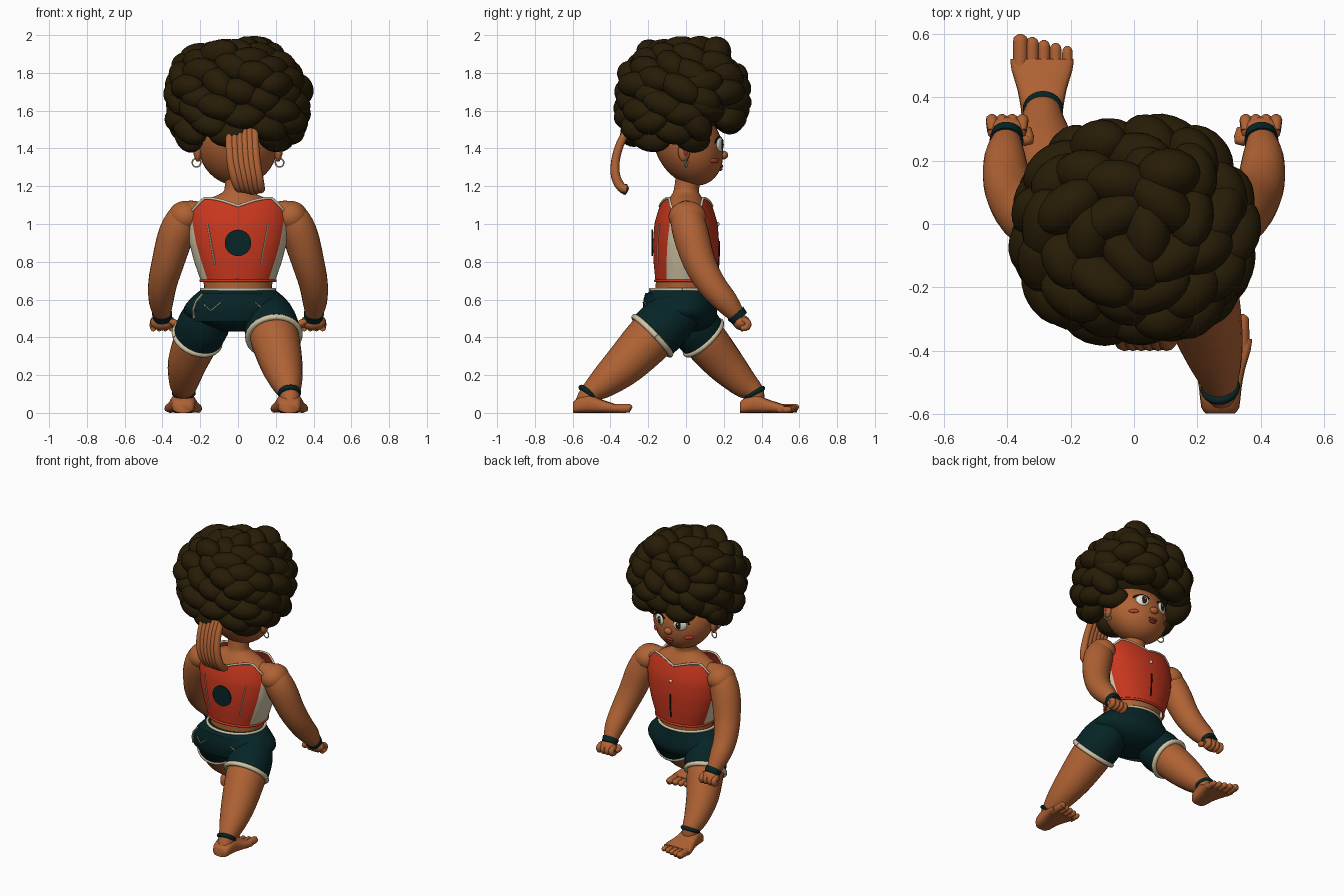
import bpy, bmesh, math, random
from mathutils import Vector, Matrix

if "Cube" in bpy.data.objects:
    bpy.data.objects.remove(bpy.data.objects["Cube"])

random.seed(11)
TAU = math.tau

def material(name, r, g, b):
    m = bpy.data.materials.new(name)
    m.diffuse_color = (r, g, b, 1)
    m.use_nodes = True
    m.node_tree.nodes["Principled BSDF"].inputs["Base Color"].default_value = m.diffuse_color
    return m

SKIN = material("brown skin", 0.43, 0.122, 0.034)
RED = material("orange red", 0.58, 0.038, 0.013)
TEAL = material("dark teal", 0.002, 0.018, 0.020)
HAIR = material("dark brown hair", 0.020, 0.0115, 0.002)
CREAM = material("cream", 0.64, 0.56, 0.38)
WHITE = material("eye white", 0.8, 0.78, 0.7)
BLACK = material("black", 0.005, 0.005, 0.004)
LIP = material("lip brown red", 0.27, 0.035, 0.02)
BLUSH = material("cheek red", 0.5, 0.045, 0.025)

def finish(name, bm, *mats, angle=50):
    me = bpy.data.meshes.new(name)
    bmesh.ops.recalc_face_normals(bm, faces=bm.faces)
    bm.to_mesh(me)
    bm.free()
    for m in mats:
        me.materials.append(m)
    me.polygons.foreach_set("use_smooth", [True] * len(me.polygons))
    me.set_sharp_from_angle(angle=math.radians(angle))
    ob = bpy.data.objects.new(name, me)
    bpy.context.collection.objects.link(ob)
    return ob

def skin_rings(bm, rings, caps=True):
    loops = [[bm.verts.new(p) for p in r] for r in rings]
    n = len(loops[0])
    for a, b in zip(loops, loops[1:]):
        for i in range(n):
            bm.faces.new((a[i], a[(i + 1) % n], b[(i + 1) % n], b[i]))
    if caps:
        bm.faces.new(loops[0])
        bm.faces.new(loops[-1])

def smooth_path(pts, k):
    """Catmull-Rom samples of points with any number of components."""
    if k == 1:
        return pts
    P = [Vector(p) for p in (pts[0], *pts, pts[-1])]
    out = []
    for a, b, c, d in zip(P, P[1:], P[2:], P[3:]):
        for j in range(k):
            t = j / k
            out.append(0.5 * (2*b + (c-a)*t + (2*a-5*b+4*c-d)*t*t + (3*b-a-3*c+d)*t**3))
    return out + [P[-1]]

def add_tube(bm, pts, n=20, k=3):
    """Round tube through (x, y, z, radius) points."""
    s = smooth_path(pts, k)
    C = [Vector(p[:3]) for p in s]
    u, rings = None, []
    for i, c in enumerate(C):
        t = (C[min(i + 1, len(C) - 1)] - C[max(i - 1, 0)]).normalized()
        u = t.orthogonal() if u is None else u - t * u.dot(t)
        u.normalize()
        v = t.cross(u)
        rings.append([c + (u * math.cos(TAU*j/n) + v * math.sin(TAU*j/n)) * s[i][3] for j in range(n)])
    skin_rings(bm, rings)

def tube(name, pts, mat, n=20, k=3):
    bm = bmesh.new()
    add_tube(bm, pts, n, k)
    return finish(name, bm, mat)

def stack(name, rings, mat, n=32, k=3):
    """Horizontal ellipses given as (z, rx, ry, centre y)."""
    bm = bmesh.new()
    skin_rings(bm, [[(rx*math.cos(TAU*j/n), cy + ry*math.sin(TAU*j/n), z) for j in range(n)]
                    for z, rx, ry, cy in smooth_path(rings, k)])
    return finish(name, bm, mat)

def add_ball(bm, c, r, rot=None, seg=16):
    M = Matrix.Translation(c) @ (rot.to_4x4() if rot else Matrix()) @ Matrix.Diagonal((*r, 1))
    bmesh.ops.create_uvsphere(bm, u_segments=seg, v_segments=seg * 5 // 8, radius=1, matrix=M)

def ball(name, c, r, mat, rot=None, seg=16):
    bm = bmesh.new()
    add_ball(bm, c, r, rot, seg)
    return finish(name, bm, mat)

def hoop(name, c, axis, R, r, mat):
    q = Vector(axis).to_track_quat('Z', 'Y')
    pts = [(*(Vector(c) + q @ Vector((R*math.cos(TAU*i/24), R*math.sin(TAU*i/24), 0))), r) for i in range(25)]
    return tube(name, pts, mat, 8, 1)

# Body and neck
stack("torso", [(0.6, .18, .15, -.01), (.7, .183, .15, -.01), (.85, .22, .155, 0), (1.0, .25, .15, 0),
                (1.07, .24, .125, 0), (1.125, .17, .095, 0), (1.165, .085, .07, 0), (1.2, .07, .066, .005),
                (1.3, .07, .068, .02)], SKIN)

# Fitted top: outline radii by height, sweetheart upper edge, cream side panels
PROFILE = [(.70, .197, .162), (.80, .232, .172), (.90, .258, .175), (1.0, .27, .168), (1.08, .262, .145), (1.14, .25, .118)]
def top_radii(z):
    for a, b in zip(PROFILE, PROFILE[1:]):
        if z <= b[0]:
            t = (z - a[0]) / (b[0] - a[0])
            return a[1] + (b[1]-a[1])*t, a[2] + (b[2]-a[2])*t
    return PROFILE[-1][1:]
def top_point(a, z, off=0.0):
    rx, ry = top_radii(z)
    c, s = math.cos(a), math.sin(a)
    return Vector(((rx + off) * c, (ry + off) * math.copysign(abs(s) ** .85, s), z))
def top_edge(a):
    c = abs(math.cos(a))
    return 1.095 + .042 * math.sin(c / .7 * math.pi / 2) if c < .7 else 1.137 - .1 * ((c - .7) / .3) ** 1.3

N, ROWS, SIDE = 80, 14, 8
def column_angle(j, t):
    """Columns slide so that one always follows the panel border."""
    quarter, k = divmod(j, N // 4)
    if quarter % 2:
        k = N // 4 - k
    border = math.acos(.81 + .1 * t) if quarter >= 2 else math.acos(.93 + .04 * t)
    a = border * k / SIDE if k <= SIDE else border + (math.pi/2 - border) * (k - SIDE) / (N // 4 - SIDE)
    return (a, math.pi - a, math.pi + a, TAU - a)[quarter]
bm = bmesh.new()
rings = []
for i in range(ROWS + 1):
    A = [column_angle(j, i / ROWS) for j in range(N)]
    rings.append([top_point(a, .695 + (top_edge(a) - .695) * i / ROWS) for a in A])
skin_rings(bm, rings, caps=False)
for i, f in enumerate(bm.faces):
    k = i % N % (N // 2)
    f.material_index = 1 if k < SIDE or k >= N // 2 - SIDE else 0
finish("fitted_top", bm, RED, CREAM)
tube("top_upper_trim", [(*top_point(TAU*j/N, top_edge(TAU*j/N)), .007) for j in range(N + 1)], CREAM, 8, 1)
tube("top_lower_hem", [(*top_point(TAU*j/N, .70), .008) for j in range(N + 1)], RED, 8, 1)

def on_top(x, z, back, off=.001):
    a = math.acos(x / top_radii(z)[0])
    return top_point(-a if back else a, z, off)

for s in (-1, 1):
    tube("back_seam", [(*on_top(s * (.16 - .04*t/5), 1.0 - .22*t/5, True, .002), .004) for t in range(6)], CREAM, 6, 1)
tube("front_zip", [(*on_top(0, .75 + .032*i, False, .001), .005) for i in range(6)], BLACK, 6, 1)
ball("front_button", on_top(0, 1.0, False), (.01, .008, .012), WHITE)
bm = bmesh.new()
bmesh.ops.create_cone(bm, cap_ends=True, segments=32, radius1=.07, radius2=.07, depth=.009,
                      matrix=Matrix.Translation((0, -.179, .9)) @ Matrix.Rotation(math.pi/2, 4, 'X'))
finish("back_badge", bm, TEAL)

# Shorts
stack("shorts_hips", [(.655, .19, .165, -.02), (.62, .235, .18, -.03), (.56, .285, .192, -.03),
                      (.51, .27, .187, -.025), (.46, .18, .15, -.02), (.43, .08, .08, -.02)], TEAL)
hoop_pts = [(.193*math.cos(TAU*i/40), -.02 + .168*math.sin(TAU*i/40), .653, .009) for i in range(41)]
tube("waistband", hoop_pts, CREAM, 8, 1)
tube("back_short_leg", [(.15, -.02, .55, .115), (.17, -.1, .48, .142), (.19, -.175, .41, .143)], TEAL, 28)
tube("front_short_leg", [(-.15, -.01, .54, .12), (-.18, .035, .47, .137), (-.215, .09, .4, .13)], TEAL, 28)
hoop("back_leg_hem", (.19, -.178, .408), (.1, -.72, -.69), .138, .016, CREAM)
hoop("front_leg_hem", (-.216, .092, .398), (-.3, .66, -.7), .125, .016, CREAM)

# Rear yoke with pocket stitching
def yoke_y(x, z):
    return -.229 + 1.45 * (x + .03) ** 2 + (z - .56) ** 2 * 2.5
bm = bmesh.new()
rows = []
for z in (.635, .6, .56, .52, .485):
    w = .16 + .04 * min(1, (.635 - z) / .08)
    rows.append([bm.verts.new((-.03 + w * x / 6, yoke_y(-.03 + w * x / 6, z), z)) for x in range(-6, 7)])
for a, b in zip(rows, rows[1:]):
    for i in range(12):
        bm.faces.new((a[i], a[i+1], b[i+1], b[i]))
finish("rear_yoke", bm, TEAL)
for name, pts, r, lift in (("pocket_stitch_left", ((-.18, .575), (-.145, .54), (-.09, .585)), .0035, .004),
                           ("pocket_stitch_right", ((.09, .585), (.125, .555)), .0035, .012),
                           ("yoke_piping", ((-.188, .63), (-.222, .59), (-.236, .55), (-.235, .5)), .007, .002)):
    tube(name, [(x, yoke_y(x, z) - lift, z, r) for x, z in pts], CREAM, 6, 1)

# Legs
tube("back_leg", [(.18, -.14, .44, .12), (.195, -.19, .395, .13), (.23, -.32, .26, .112),
                  (.257, -.43, .165, .085), (.272, -.51, .1, .055), (.275, -.535, .05, .052)], SKIN, 24)
tube("front_leg", [(-.205, .07, .42, .11), (-.22, .1, .385, .118), (-.268, .2, .265, .104),
                   (-.287, .3, .16, .078), (-.287, .36, .105, .056), (-.287, .355, .05, .055)], SKIN, 24)
hoop("back_ankle_band", (.272, -.517, .105), (.1, -.55, -.7), .049, .014, TEAL)
hoop("front_ankle_band", (-.287, .362, .106), (0, .4, -.75), .051, .013, TEAL)

# Feet with the large toe on the outside
def foot(name, cx, heel, s):
    bm = bmesh.new()
    rings = []
    for y, w, h in smooth_path([(.0, .045, .055), (.02, .06, .075), (.08, .067, .1), (.14, .078, .075),
                                (.2, .096, .055), (.235, .1, .043)], 2):
        ring = []
        for j in range(20):
            a = TAU * j / 20
            c, q = math.cos(a), math.sin(a)
            ring.append((cx + w * math.copysign(abs(c)**.7, c), heel + y, h * (.5 + .5 * math.copysign(abs(q)**.6, q))))
        rings.append(ring)
    skin_rings(bm, rings)
    for i in range(5):
        r = (.024, .021, .02, .019, .017)[i]
        x, tip = cx + s * (.068 - .037*i), heel + .31 - .009*i
        add_tube(bm, [(x, heel + .2, r, r), (x, tip - .02, r, r), (x, tip - .006, r, r*.8), (x, tip, r*.9, r*.4)], 12, 2)
    finish(name, bm, SKIN)
foot("front_foot", -.29, .285, -1)
foot("back_foot", .272, -.598, 1)

# Arms, wristbands and fists
for s in (-1, 1):
    tube("arm", [(s*.16, 0, 1.06, .05), (s*.27, .005, 1.04, .085), (s*.325, .025, .95, .095), (s*.37, .07, .8, .086),
                 (s*.4, .135, .68, .076), (s*.407, .215, .585, .064), (s*.4, .275, .51, .042)], SKIN, 24)
    ball("shoulder", (s*.28, .008, 1.038), (.09, .1, .084), SKIN, seg=24)
    tube("wristband", [(s*.402, .262, .527, .054), (s*.4, .285, .5, .049)], TEAL, 20, 1)
    bm = bmesh.new()
    add_ball(bm, (s*.4, .295, .478), (.064, .044, .042))
    for i in range(4):
        x = s * (.352 + .032*i)
        add_tube(bm, [(x, .295, .495, .014), (x, .325, .48, .019), (x, .323, .455, .019), (x, .29, .446, .015)], 10)
    add_tube(bm, [(s*.36, .27, .485, .014), (s*.335, .265, .475, .02), (s*.34, .3, .462, .016)], 10)
    finish("fist", bm, SKIN)

# Head, tapering forward to the chin
HC, HR = Vector((0, .01, 1.425)), (.212, .182, .222)
bm = bmesh.new()
add_ball(bm, HC, HR, seg=32)
for v in bm.verts:
    v.co.y += (HC.z - v.co.z) * .2
finish("head", bm, SKIN)
def face(x, z, out=0.0):
    k = 1 - (x / HR[0]) ** 2 - ((z - HC.z) / HR[2]) ** 2
    return Vector((x, HC.y + HR[1] * math.sqrt(k) + (HC.z - z) * .2 + out, z))

ball("nose", face(0, 1.365, .002), (.03, .024, .023), SKIN)
ball("upper_lip", face(0, 1.306), (.034, .01, .009), LIP)
ball("lower_lip", face(0, 1.291), (.028, .011, .01), LIP)
for s in (-1, 1):
    turn = Matrix.Rotation(-s * .4, 3, 'Z')
    ball("eye", face(s*.08, 1.42), (.044, .013, .038), WHITE, turn)
    ball("iris", face(s*.076, 1.42, .009), (.022, .006, .027), HAIR, turn)
    ball("eye_glint", face(s*.07, 1.43, .015), (.006, .003, .007), WHITE)
    tube("eyelash", [(*face(s*x, z, .008), .005) for x, z in ((.035, 1.442), (.075, 1.461), (.12, 1.447), (.136, 1.43))], BLACK, 8)
    ball("cheek_mark", face(s*.13, 1.335, .001), (.034, .009, .013), BLUSH, Matrix.Rotation(-s * .72, 3, 'Z'))
    ball("ear", (s*.213, -.01, 1.385), (.022, .032, .055), SKIN)
    ball("inner_ear", (s*.229, -.005, 1.385), (.008, .014, .028), LIP)
    hoop("earring", (s*.22, 0, 1.325), (.25, 1, 0), .023, .004, CREAM)

# Hair: large overlapping curls over a rounded core, lower at the nape than at the brow
bm = bmesh.new()
add_ball(bm, (0, -.03, 1.69), (.315, .28, .23), seg=24)
HO = Vector((-.004, -.024, 1.655))
count = 88
for i in range(count):
    h = 1 - 2 * (i + .5) / count
    a = i * 2.39996 + random.uniform(-.12, .12)
    d = Vector((math.cos(a) * math.sqrt(1 - h*h), math.sin(a) * math.sqrt(1 - h*h), h))
    e = sum(abs(c) ** 2.4 for c in d) ** (-1 / 2.4)
    p = HO + Vector((d.x * .318, d.y * .288, d.z * .265)) * (e * random.uniform(.93, 1.04))
    if p.z < (1.525 if p.y > .1 and abs(p.x) < .22 else 1.485 if p.y > .05 else 1.445):
        continue
    rot = d.to_track_quat('Z', 'X').to_matrix() @ Matrix.Rotation(random.uniform(-.5, .5) + 1.2, 3, 'Z')
    rot = rot @ Matrix.Rotation(random.uniform(-.3, .3), 3, 'Y')
    add_ball(bm, p, (random.uniform(.1, .125), .072, .078), rot)
add_ball(bm, (.11, .16, 1.91), (.1, .08, .083))
for v in bm.verts:
    v.co.z = min(v.co.z, 2.0)
finish("curly_hair", bm, HAIR)

# Hanging tail of parallel strands behind the head
bm = bmesh.new()
for i in range(6):
    o = (i - 2.5) * .027
    add_tube(bm, [(.02 + o, -.3, 1.52, .02), (.023 + o, -.35, 1.42, .022), (.03 + o, -.374, 1.33, .023),
                  (.045 + o * .95, -.372, 1.25, .025), (.06 + o * .85, -.343, 1.195, .025),
                  (.067 + o * .8, -.312, 1.172 + .006 * abs(i - 3), .022)], 10)
finish("hanging_tail", bm, SKIN)
